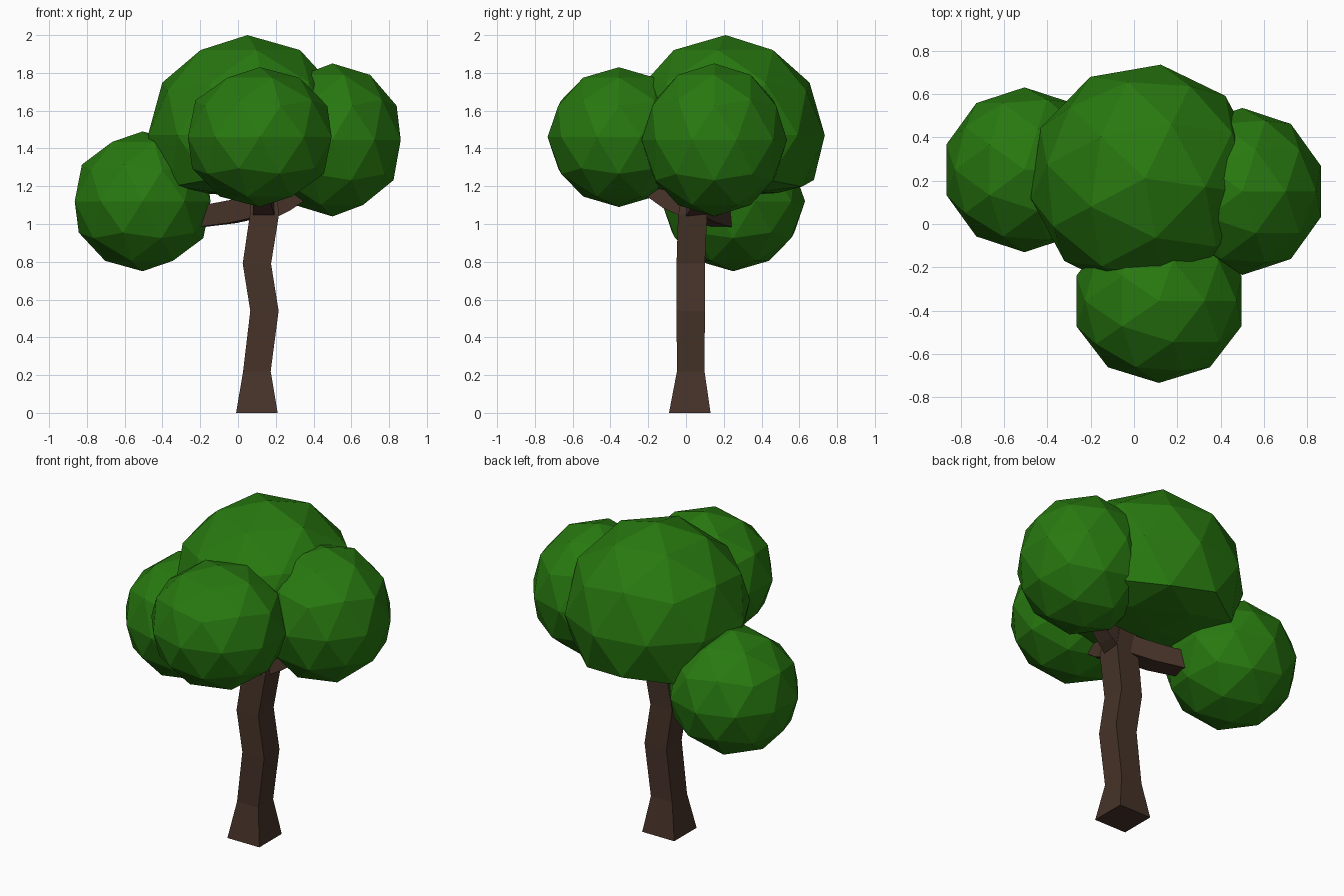
import bpy
import bmesh
from math import radians
from mathutils import Matrix, Vector

if "Cube" in bpy.data.objects:
    bpy.data.objects.remove(bpy.data.objects["Cube"])


def material(name, colour):
    m = bpy.data.materials.new(name)
    m.use_nodes = True
    m.diffuse_color = colour
    bsdf = m.node_tree.nodes["Principled BSDF"]
    bsdf.inputs["Base Color"].default_value = colour
    bsdf.inputs["Roughness"].default_value = 0.9
    return m


LEAF = material("leaf green", (0.021, 0.19, 0.005, 1))
BARK = material("bark brown", (0.062, 0.033, 0.022, 1))


def finish(name, bm, mat):
    bmesh.ops.recalc_face_normals(bm, faces=bm.faces)
    mesh = bpy.data.meshes.new(name)
    bm.to_mesh(mesh)
    bm.free()
    mesh.materials.append(mat)
    ob = bpy.data.objects.new(name, mesh)
    bpy.context.collection.objects.link(ob)
    return ob


def foliage(name, centre, radii, turn=0, floor=None):
    """Low-poly leaf ball, optionally squashed below a floor height."""
    bm = bmesh.new()
    bmesh.ops.create_icosphere(bm, subdivisions=2, radius=1)
    place = (Matrix.Translation(centre) @ Matrix.Rotation(radians(turn), 4, "Z")
             @ Matrix.Diagonal((*radii, 1)))
    bm.transform(place)
    if floor is not None:
        for v in bm.verts:
            if v.co.z < floor:
                v.co.z = floor - (floor - v.co.z) * 0.2
    return finish(name, bm, LEAF)


def limb(name, stations, side, up):
    """Square tube through (centre, half width) stations."""
    bm = bmesh.new()
    side, up = Vector(side).normalized(), Vector(up).normalized()
    rings = []
    for centre, half in stations:
        rings.append([bm.verts.new(Vector(centre) + half * (a * side + b * up))
                      for a, b in ((-1, -1), (1, -1), (1, 1), (-1, 1))])
    for low, high in zip(rings, rings[1:]):
        for i in range(4):
            j = (i + 1) % 4
            bm.faces.new((low[i], low[j], high[j], high[i]))
    bm.faces.new(rings[0])
    bm.faces.new(rings[-1])
    return finish(name, bm, BARK)


# Crooked trunk with a flared foot, reaching into the crown
limb("trunk", [((0.10, 0.02, 0), 0.11), ((0.10, 0.025, 0.22), 0.073),
               ((0.14, 0.025, 0.54), 0.075), ((0.10, 0.025, 0.79), 0.075),
               ((0.14, 0.035, 1.05), 0.077), ((0.13, 0.07, 1.3), 0.06)],
     (1, 0, 0), (0, 1, 0))

# Branches to the side and front leaf balls
limb("right_branch", [((0.13, 0.04, 1.10), 0.06), ((-0.03, 0.11, 1.065), 0.06),
                      ((-0.19, 0.19, 1.04), 0.055), ((-0.36, 0.24, 0.98), 0.045)],
     (0.4, 1, 0), (0, 0, 1))
limb("left_branch", [((0.13, 0.04, 1.07), 0.06), ((0.25, 0.07, 1.12), 0.05),
                     ((0.48, 0.12, 1.25), 0.03)], (0.2, -1, 0), (-0.4, 0, 1))
limb("front_branch", [((0.14, 0.03, 1.08), 0.06), ((0.13, -0.1, 1.13), 0.05),
                      ((0.12, -0.32, 1.27), 0.035)], (1, 0, 0), (0, 0.5, 1))

# Leaf balls
foliage("crown_foliage", (0.05, 0.21, 1.47), (0.535, 0.53, 0.53), -8, 1.2)
foliage("front_foliage", (0.115, -0.355, 1.46), (0.4, 0.378, 0.37))
foliage("right_foliage", (-0.505, 0.25, 1.12), (0.378, 0.38, 0.37))
foliage("left_foliage", (0.5, 0.15, 1.445), (0.38, 0.385, 0.405))
